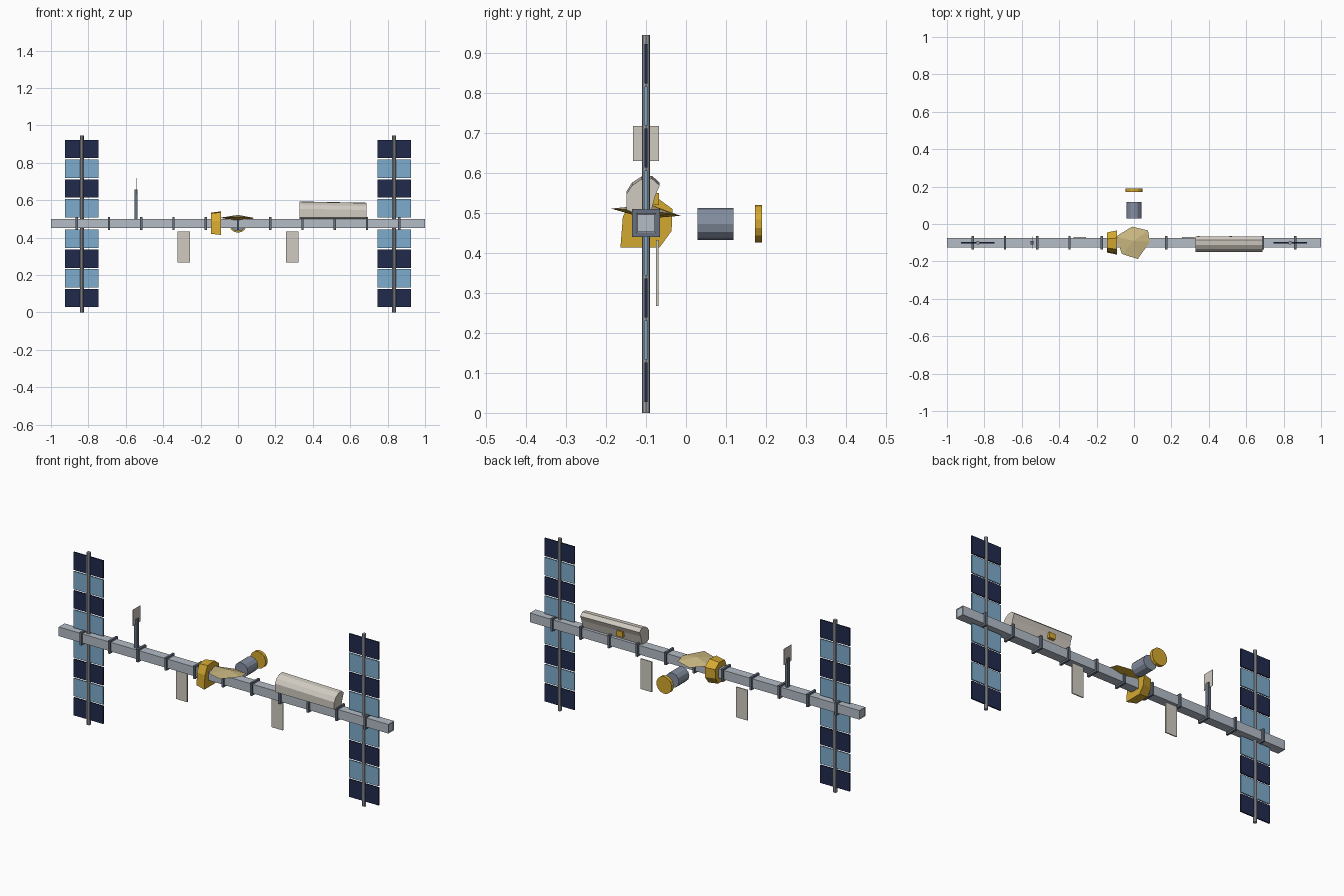
import bpy, bmesh, math
from mathutils import Matrix, Vector

if "Cube" in bpy.data.objects:
    bpy.data.objects.remove(bpy.data.objects["Cube"])


def material(name, r, g, b):
    lin = [((c / 255 + 0.055) / 1.055) ** 2.4 for c in (r, g, b)]
    m = bpy.data.materials.new(name)
    m.diffuse_color = (*lin, 1)
    m.use_nodes = True
    m.node_tree.nodes["Principled BSDF"].inputs["Base Color"].default_value = m.diffuse_color
    return m


TRUSS = material("pale_steel", 180, 188, 198)
BAND = material("slate_grey", 104, 113, 128)
MAST = material("mid_grey", 158, 160, 165)
NAVY = material("navy_cell", 32, 42, 76)
BLUE = material("light_blue_cell", 126, 172, 205)
CREAM = material("warm_white", 208, 202, 192)
GOLD = material("gold_foil", 212, 168, 48)
TAN = material("tan_foil", 200, 182, 128)
HULL = material("blue_grey_hull", 132, 142, 160)

CY, CZ = -0.1, 0.475          # truss axis


def finish(name, bm, *mats):
    bmesh.ops.recalc_face_normals(bm, faces=bm.faces)
    me = bpy.data.meshes.new(name)
    bm.to_mesh(me)
    bm.free()
    for m in mats:
        me.materials.append(m)
    ob = bpy.data.objects.new(name, me)
    bpy.context.collection.objects.link(ob)
    return ob


def add_box(bm, center, size, index=0):
    mat = Matrix.Translation(center) @ Matrix.Diagonal((*size, 1))
    verts = bmesh.ops.create_cube(bm, size=1, matrix=mat)["verts"]
    for f in {f for v in verts for f in v.link_faces}:
        f.material_index = index


def box(name, center, size, mat):
    bm = bmesh.new()
    add_box(bm, center, size)
    return finish(name, bm, mat)


def cylinder(name, center, radius, depth, sides, axis, mat):
    bm = bmesh.new()
    turn = Vector((0, 0, 1)).rotation_difference(Vector(axis)).to_matrix().to_4x4()
    bmesh.ops.create_cone(bm, cap_ends=True, segments=sides, radius1=radius,
                          radius2=radius, depth=depth,
                          matrix=Matrix.Translation(center) @ turn)
    return finish(name, bm, mat)


def loft(name, loop_a, loop_b, mat):
    """Skin between two matching closed loops, with end caps."""
    bm = bmesh.new()
    a = [bm.verts.new(p) for p in loop_a]
    b = [bm.verts.new(p) for p in loop_b]
    n = len(a)
    for i in range(n):
        j = (i + 1) % n
        bm.faces.new((a[i], a[j], b[j], b[i]))
    bm.faces.new(a)
    bm.faces.new(b)
    return finish(name, bm, mat)


# Main truss with inset end plates
bm = bmesh.new()
add_box(bm, (0, CY, CZ), (2, 0.05, 0.05))
ends = [f for f in bm.faces if abs(f.normal.x) > 0.9]
bmesh.ops.inset_individual(bm, faces=ends, thickness=0.006, depth=-0.003)
finish("main_truss", bm, TRUSS)

# Evenly spaced bands around the truss
bm = bmesh.new()
for i in range(-5, 6):
    add_box(bm, (i * 0.1723, CY, CZ), (0.012, 0.07, 0.07))
finish("truss_bands", bm, BAND)

for side, s in (("left", -1), ("right", 1)):
    # Solar array mast
    mx = s * 0.835
    cylinder(side + "_array_mast", (mx, CY, 0.4725), 0.0105, 0.945, 8, (0, 0, 1), MAST)
    # Solar cells: two columns, four rows above and four below, alternating
    bm = bmesh.new()
    for col in (-1, 1):
        for half in (-1, 1):
            for row in range(4):
                z = CZ + half * (0.082 + row * 0.1055)
                add_box(bm, (mx + col * 0.0485, CY, z), (0.083, 0.007, 0.098), row % 2)
    finish(side + "_solar_cells", bm, BLUE, NAVY)
    # Hanging radiator
    box(side + "_radiator", (s * 0.29, -0.0715, 0.35), (0.068, 0.006, 0.166), CREAM)

# Antenna post and thin side-facing plate
box("antenna_post", (-0.545, CY, 0.577), (0.016, 0.02, 0.162), BAND)
box("antenna_plate", (-0.545, CY, 0.674), (0.002, 0.064, 0.088), CREAM)

# Long faceted cargo module on top of the truss (y, z profile along x)
profile = [(-0.149, 0.508), (-0.149, 0.55), (-0.135, 0.572), (-0.112, 0.587),
           (-0.085, 0.589), (-0.066, 0.572), (-0.077, 0.545), (-0.088, 0.502),
           (-0.13, 0.500)]
loft("cargo_module", [(0.328, y, z + 0.004 * (z > 0.54)) for y, z in profile],
     [(0.688, y, z - 0.003 * (z > 0.54)) for y, z in profile], CREAM)
box("module_fitting", (0.45, -0.076, 0.535), (0.036, 0.018, 0.03), GOLD)

# Gold faceted collar around the truss
collar = [(-0.164, 0.414), (-0.066, 0.414), (-0.036, 0.455), (-0.034, 0.51),
          (-0.075, 0.54), (-0.135, 0.535), (-0.158, 0.49)]
loft("gold_collar", [(-0.09, y, z) for y, z in collar],
     [(-0.145, CY + (y - CY) * 0.82, CZ + (z - CZ) * 0.9) for y, z in collar], GOLD)

# Tan foil dish, a shallow irregular bipyramid
rim = [(-0.096, -0.067, 0.506), (-0.01, -0.014, 0.493), (0.075, -0.035, 0.498),
       (0.085, -0.095, 0.505), (0.02, -0.187, 0.511), (-0.065, -0.16, 0.508)]
bm = bmesh.new()
ring = [bm.verts.new(p) for p in rim]
top = bm.verts.new((0.0, -0.09, 0.521))
low = bm.verts.new((0.0, -0.1, 0.486))
for i in range(6):
    bm.faces.new((ring[i], ring[(i + 1) % 6], top))
    bm.faces.new((ring[i], low, ring[(i + 1) % 6])).material_index = 1
finish("foil_dish", bm, TAN, GOLD)

# Rear module and its separate gold end disc
cylinder("rear_module", (0, 0.0735, 0.473), 0.040, 0.09, 12, (0, 1, 0), HULL)
cylinder("rear_disc", (0, 0.181, 0.473), 0.047, 0.018, 14, (0, 1, 0), GOLD)
